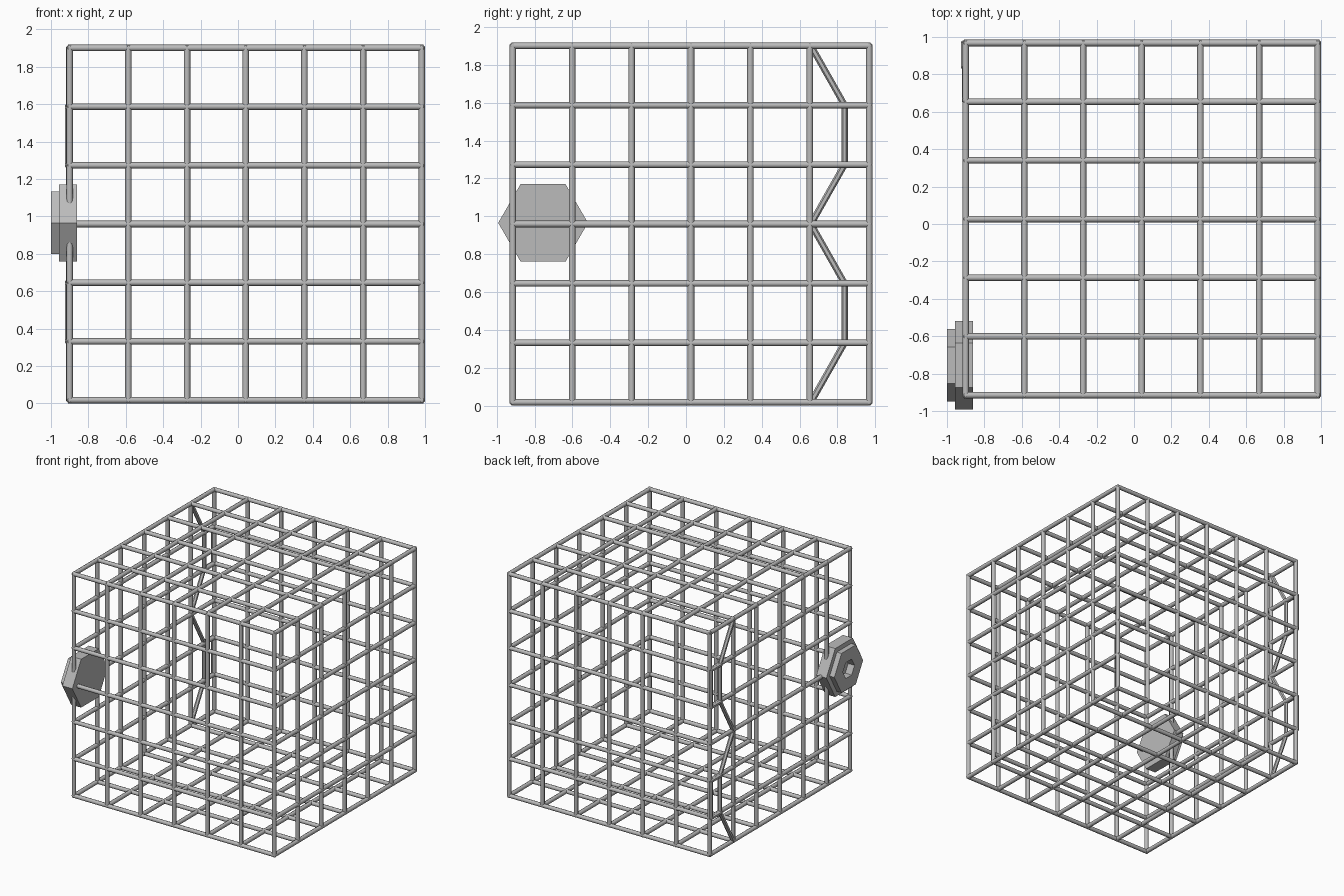
import bpy, bmesh, math
from mathutils import Vector, Matrix

if "Cube" in bpy.data.objects:
    bpy.data.objects.remove(bpy.data.objects["Cube"])

metal = bpy.data.materials.new("grey_metal")
metal.diffuse_color = (0.5, 0.5, 0.5, 1)
metal.use_nodes = True
metal.node_tree.nodes["Principled BSDF"].inputs["Base Color"].default_value = metal.diffuse_color

N = 6
R = 0.0175
LOW = (-0.9, -0.915, R)
STEP = 0.3138


def make_object(name, bm):
    bmesh.ops.recalc_face_normals(bm, faces=bm.faces[:])
    mesh = bpy.data.meshes.new(name)
    bm.to_mesh(mesh)
    bm.free()
    mesh.materials.append(metal)
    obj = bpy.data.objects.new(name, mesh)
    bpy.context.collection.objects.link(obj)
    return obj


def add_bar(bm, a, b, radius, sides, smooth=True):
    a, b = Vector(a), Vector(b)
    d = b - a
    mat = Matrix.Translation((a + b) / 2) @ d.to_track_quat('Z', 'Y').to_matrix().to_4x4()
    res = bmesh.ops.create_cone(bm, cap_ends=True, segments=sides, radius1=radius,
                                radius2=radius, depth=d.length, matrix=mat)
    for f in {f for v in res["verts"] for f in v.link_faces}:
        f.smooth = smooth and len(f.verts) == 4


# Cage: bars run along each axis, kept only where they lie on the cube's shell
for axis, label in enumerate(("cross_bars", "depth_bars", "upright_bars")):
    bm = bmesh.new()
    u, v = (axis + 1) % 3, (axis + 2) % 3
    for i in range(N + 1):
        for j in range(N + 1):
            if i not in (0, N) and j not in (0, N):
                continue
            a = list(LOW)
            a[u] += i * STEP
            a[v] += j * STEP
            b = a.copy()
            b[axis] += N * STEP
            a[axis] -= 0.008
            b[axis] += 0.008
            add_bar(bm, a, b, R, 8)
    make_object(label, bm)

# Rounded joints at the eight corners
bm = bmesh.new()
for k in range(8):
    pos = [LOW[n] + (N * STEP if k >> n & 1 else 0) for n in range(3)]
    bmesh.ops.create_icosphere(bm, subdivisions=2, radius=R,
                               matrix=Matrix.Translation(pos))
for f in bm.faces:
    f.smooth = True
make_object("corner_joints", bm)

# Hinge strip: zigzag on the left wall by the back corner
ZX = -0.905
path = [(0.66, 6), (0.838, 5), (0.838, 4), (0.66, 3), (0.838, 2), (0.838, 1), (0.66, 0)]
pts = [(ZX, y, LOW[2] + k * STEP) for y, k in path]
bm = bmesh.new()
for a, b in zip(pts, pts[1:]):
    add_bar(bm, a, b, 0.017, 6, False)
make_object("hinge_zigzag", bm)

# Hinge loops bulging out at the back corner
bm = bmesh.new()
for k in (1, 4):
    z0, z1 = LOW[2] + k * STEP, LOW[2] + (k + 1) * STEP
    add_bar(bm, (-0.912, 0.967, z0), (-0.912, 0.967, z1), 0.016, 6, False)
    for z in (z0, z1):
        add_bar(bm, (-0.912, 0.832, z), (-0.912, 0.974, z), 0.016, 6, False)
make_object("hinge_loops", bm)


# Lock: two stacked hexagon plates with a hexagon socket
def hexagon(bm, x, radius):
    return [bm.verts.new((x, -0.755 + radius * math.cos(k * math.pi / 3),
                          0.965 + radius * math.sin(k * math.pi / 3))) for k in range(6)]


bm = bmesh.new()
profile = [(-0.862, 0.237), (-0.956, 0.237), (-0.956, 0.193), (-1.0, 0.193),
           (-1.0, 0.078), (-0.94, 0.078)]
rings = [hexagon(bm, x, r) for x, r in profile]
for p, q in zip(rings, rings[1:]):
    for k in range(6):
        n = (k + 1) % 6
        bm.faces.new((p[k], p[n], q[n], q[k]))
bm.faces.new(rings[0])
bm.faces.new(rings[-1])
make_object("hexagon_lock", bm)
